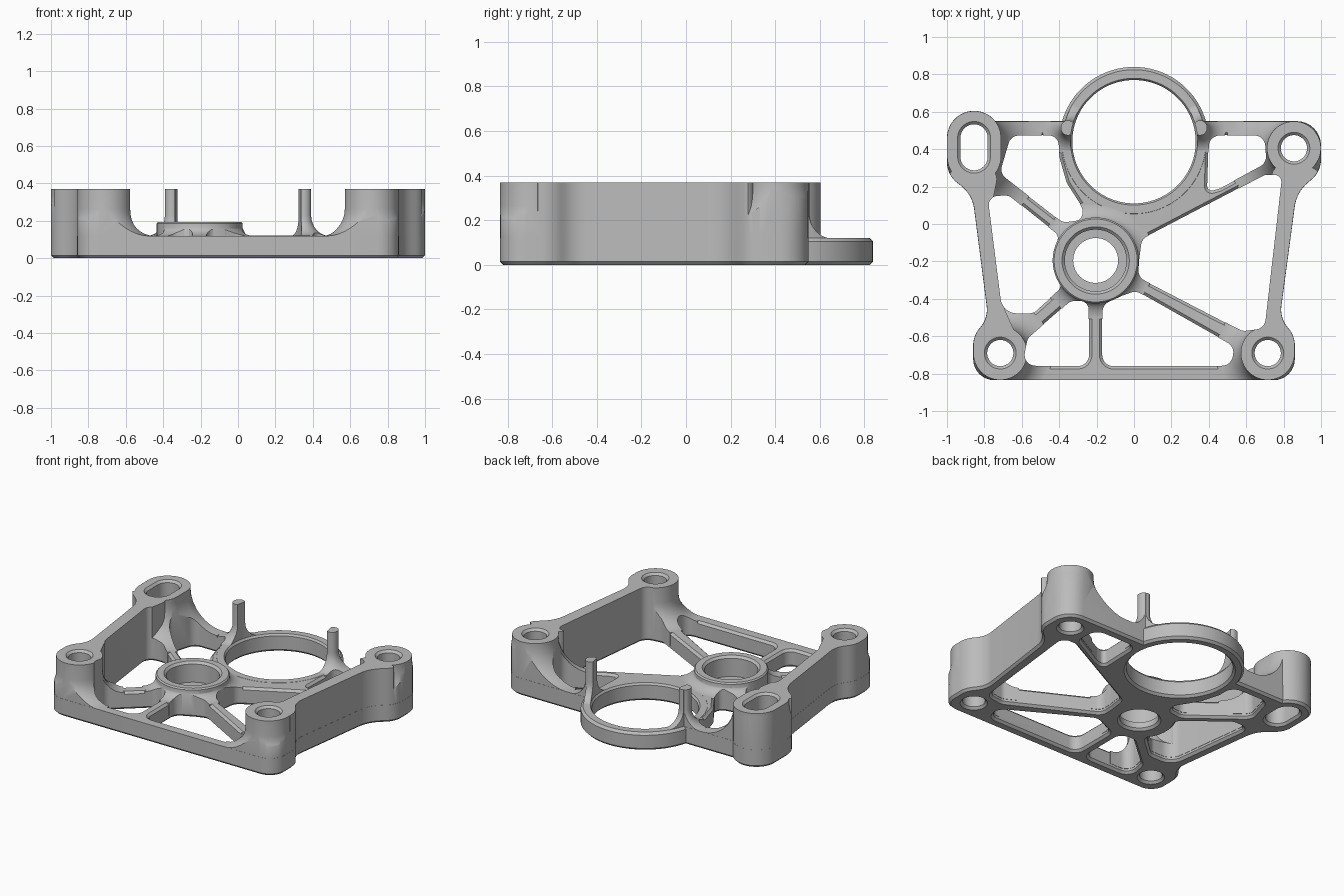
import bpy, bmesh
from math import sin, cos, pi, tan
from mathutils import Vector

cube = bpy.data.objects.get("Cube")
if cube:
    bpy.data.objects.remove(cube, do_unlink=True)

grey = bpy.data.materials.new("cast grey")
grey.use_nodes = True
grey.diffuse_color = (0.5, 0.5, 0.5, 1)
grey.node_tree.nodes["Principled BSDF"].inputs["Base Color"].default_value = grey.diffuse_color

TOP, FLOOR, CH = 0.37, 0.12, 0.015


def capsule(x, y0, y1, r, n=64):
    """Loop for a circle, or a slot when y0 and y1 differ."""
    angles = [2 * pi * (i + 0.5) / n for i in range(n)]
    return [Vector((x + r * cos(a), (y1 if sin(a) > 0 else y0) + r * sin(a))) for a in angles]


def circle(x, y, r):
    return capsule(x, y, y, r)


def rounded(corners, radius=0.06, n=8):
    """Counter-clockwise loop with filleted corners (x, y, optional radius)."""
    pts = [Vector(c[:2]) for c in corners]
    loop = []
    for i, p in enumerate(pts):
        r = corners[i][2] if len(corners[i]) > 2 else radius
        a, b = pts[i - 1] - p, pts[(i + 1) % len(pts)] - p
        half = a.angle(b) / 2
        cut = min(r / tan(half), 0.48 * a.length, 0.48 * b.length)
        r = cut * tan(half)
        ua, ub = a.normalized(), b.normalized()
        centre = p + (ua + ub).normalized() * (r / sin(half))
        va, vb = p + ua * cut - centre, p + ub * cut - centre
        sweep = va.angle_signed(vb)
        for k in range(n + 1):
            t = -sweep * k / n
            loop.append(centre + Vector((va.x * cos(t) - va.y * sin(t),
                                         va.x * sin(t) + va.y * cos(t))))
    return loop


def offset(loop, d):
    """Grow (d > 0) or shrink a counter-clockwise loop."""
    out = []
    for i, p in enumerate(loop):
        a = (p - loop[i - 1]).normalized()
        b = (loop[(i + 1) % len(loop)] - p).normalized()
        na, nb = Vector((a.y, -a.x)), Vector((b.y, -b.x))
        out.append(p + (na + nb) * (d / (1 + na.dot(nb))))
    return out


def loft(name, sections):
    """Closed solid through stacked (loop, z) sections."""
    bm = bmesh.new()
    rings = [[bm.verts.new((p.x, p.y, z)) for p in loop] for loop, z in sections]
    n = len(rings[0])
    for lo, hi in zip(rings, rings[1:]):
        for i in range(n):
            j = (i + 1) % n
            bm.faces.new((lo[i], lo[j], hi[j], hi[i]))
    bm.faces.new(rings[0][::-1])
    bm.faces.new(rings[-1])
    bmesh.ops.recalc_face_normals(bm, faces=bm.faces)
    mesh = bpy.data.meshes.new(name)
    bm.to_mesh(mesh)
    bm.free()
    mesh.materials.append(grey)
    obj = bpy.data.objects.new(name, mesh)
    bpy.context.collection.objects.link(obj)
    return obj


def combine(target, operation, *others):
    for other in others:
        mod = target.modifiers.new("combine", 'BOOLEAN')
        mod.operation, mod.solver, mod.object = operation, 'EXACT', other
        with bpy.context.temp_override(object=target, active_object=target):
            bpy.ops.object.modifier_apply(modifier=mod.name)
        bpy.data.objects.remove(other, do_unlink=True)
    return target


def chamfered(name, loop, z1, top=0):
    return loft(name, [(offset(loop, -CH), 0), (loop, CH), (loop, z1 - top - 0.001),
                       (offset(loop, -top), z1)])


def flared(name, loop, z1):
    """Cutter that opens out at both rims."""
    wide, far = offset(loop, CH), offset(loop, CH * 2)
    return loft(name, [(far, -CH), (loop, CH), (loop, z1 - CH), (far, z1 + CH)])


def fillet_boss(name, x, y0, y1, r, z1, reach, rise):
    """Post whose foot sweeps out to the floor in a concave quarter curve."""
    sections = [(capsule(x, y0, y1, r + reach), 0.03)]
    for k in range(9):
        a = pi / 2 * k / 8
        sections.append((capsule(x, y0, y1, r + reach * (1 - sin(a))),
                         FLOOR - 0.001 + rise * (1 - cos(a))))
    return loft(name, sections + [(capsule(x, y0, y1, r), z1)])


# Outline, window and feature layout
RING, HUB = (0, 0.44), (-0.205, -0.195)
SLOT = (-0.855, 0.36, 0.46)
BOSSES = [(0.855, 0.405), (-0.715, -0.69), (0.715, -0.69)]
outline = rounded([(-0.86, -0.835, .145), (0.86, -0.835, .145), (0.86, -0.6, .14),
                   (0.78, -0.5, .2), (0.87, 0.17, .2), (1, 0.28, .14), (1, 0.55, .145),
                   (-1, 0.55, .145), (-1, 0.26, .14), (-0.865, 0.16, .2),
                   (-0.78, -0.5, .2), (-0.86, -0.6, .14)])
windows = [rounded(c) for c in (
    [(-0.66, 0.475), (-0.72, 0.27), (-0.38, 0.005), (-0.28, 0.02), (-0.27, 0.08),
     (-0.36, 0.22), (-0.4, 0.36), (-0.4, 0.475)],
    [(-0.785, 0.15), (-0.705, -0.48, .1), (-0.54, -0.48), (-0.385, -0.34, .04),
     (-0.435, -0.195), (-0.4, -0.06, .04), (-0.67, 0.155)],
    [(-0.6, -0.76), (-0.24, -0.76), (-0.24, -0.41), (-0.34, -0.41), (-0.57, -0.61)],
    [(-0.17, -0.76), (0.52, -0.76), (0.54, -0.655), (0.01, -0.355), (-0.06, -0.38, .04),
     (-0.17, -0.43)],
    [(0.02, -0.285), (0.58, -0.575), (0.7, -0.56), (0.795, 0.265), (0.7, 0.265),
     (0.04, -0.08), (0.025, -0.195)],
    [(0.4, 0.475), (0.39, 0.17), (0.46, 0.19), (0.71, 0.325), (0.7, 0.475)])]

# Floor plate with its big ring and the spoke windows
body = chamfered("bracket_body", outline, FLOOR)
combine(body, 'UNION',
        chamfered("ring", circle(*RING, 0.4), FLOOR + 0.001, 0.015),
        chamfered("slot_base", capsule(*SLOT, 0.145), FLOOR + 0.002))
combine(body, 'DIFFERENCE', *[flared("window", w, FLOOR) for w in windows])

# Side walls, corner bosses, thin posts and the foot of the hub
left = [(-1, 0.3), (-0.88, -0.69), (-0.6, -0.66), (-0.69, -0.46), (-0.77, 0.05), (-0.72, 0.3)]
right = [(0.88, -0.69), (1, 0.3), (0.73, 0.32), (0.75, 0.1), (0.69, -0.4), (0.63, -0.62)]
upper = loft("left_wall", [(rounded(left), 0.03), (rounded(left), TOP)])
parts = [loft("right_wall", [(rounded(right), 0.03), (rounded(right), TOP)]),
         fillet_boss("slot_boss", *SLOT, 0.144, TOP, 0.22, 0.22),
         fillet_boss("hub_foot", HUB[0], HUB[1], HUB[1], 0.225, 0.19, 0.09, 0.06)]
for x, y in BOSSES:
    reach = 0.22 if y > 0 else 0.135
    parts.append(fillet_boss("corner_boss", x, y, y, 0.144, TOP, reach, reach + 0.01))
for side in (-1, 1):
    parts.append(fillet_boss("post", side * 0.353, 0.512, 0.516, 0.038, TOP, 0.1, 0.11))
combine(upper, 'UNION', *parts)

# Trim everything above the floor to the footprint
trim = offset(outline, -0.001)
clip = combine(loft("footprint", [(trim, 0), (trim, 0.5)]), 'UNION',
               loft("clip_ring", [(circle(*RING, 0.384), -0.01), (circle(*RING, 0.384), 0.51)]),
               loft("clip_slot", [(capsule(*SLOT, 0.1445), -0.02), (capsule(*SLOT, 0.1445), 0.52)]))
combine(upper, 'INTERSECT', clip)
combine(upper, 'DIFFERENCE', *[loft("window", [(offset(w, -0.002), -0.1), (offset(w, -0.002), 0.6)])
                               for w in windows])
combine(body, 'UNION', upper, chamfered("hub", circle(*HUB, 0.23), 0.195, 0.008))

# Ring opening, stepped hub bore and mounting holes
bore = [(0.15, -0.015), (0.12, 0.015), (0.12, 0.055), (0.165, 0.056), (0.165, 0.18), (0.19, 0.205)]
cutters = [loft("ring_bore", [(circle(*RING, r), z) for r, z in
                              ((0.36, -0.015), (0.33, 0.015), (0.33, 0.108), (0.34, 0.122), (0.34, 0.6))]),
           loft("hub_bore", [(circle(*HUB, r), z) for r, z in bore]),
           flared("slot_hole", capsule(*SLOT, 0.073), TOP)]
cutters += [flared("bolt_hole", circle(x, y, 0.07), TOP) for x, y in BOSSES]
combine(body, 'DIFFERENCE', *cutters)

# Smooth curved faces, keep machined edges crisp
bpy.ops.object.select_all(action='DESELECT')
body.select_set(True)
bpy.context.view_layer.objects.active = body
bpy.ops.object.shade_smooth_by_angle(angle=pi / 6)
